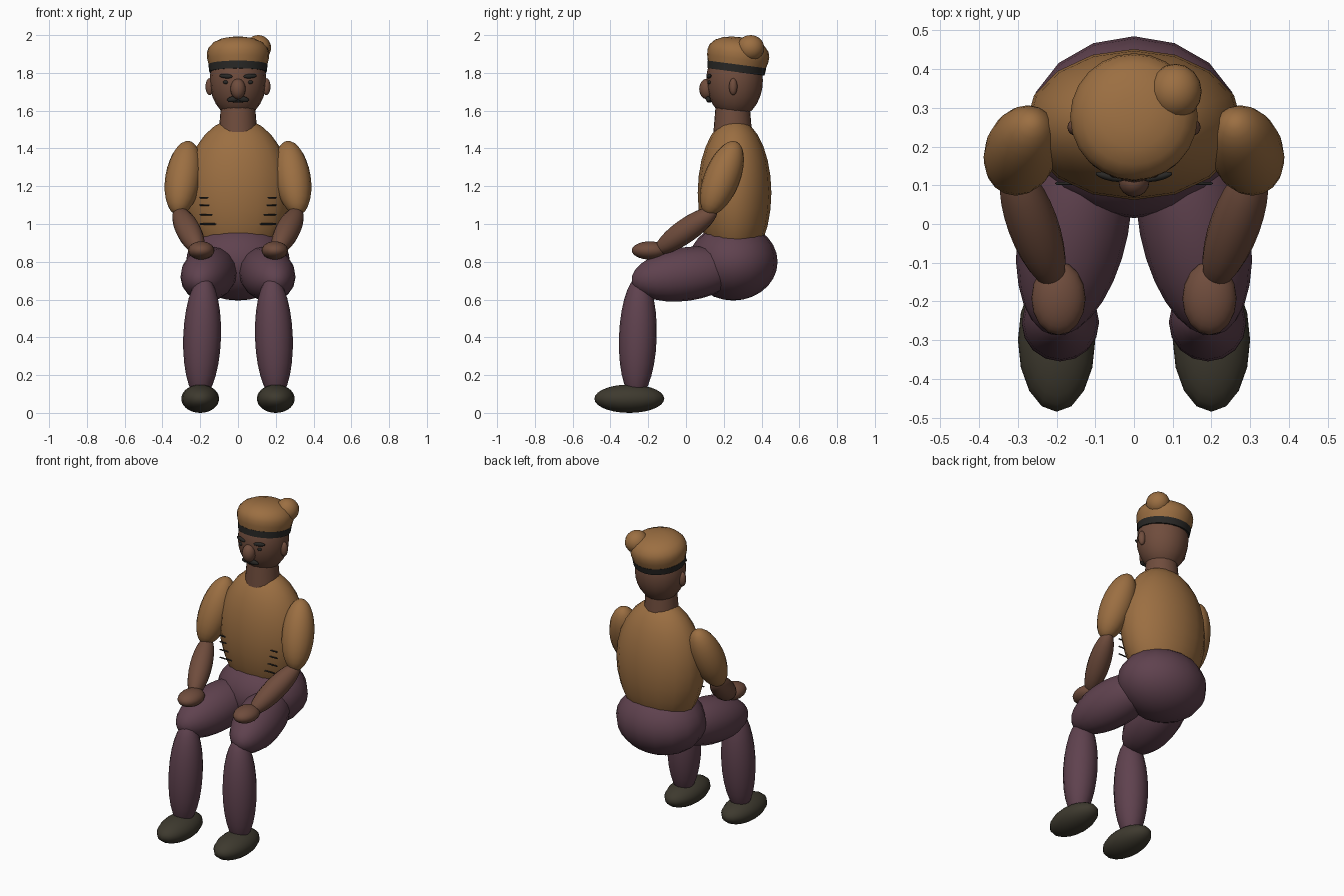
import bpy, bmesh, math
from mathutils import Vector, Matrix

cube = bpy.data.objects.get("Cube")
if cube:
    bpy.data.objects.remove(cube, do_unlink=True)


def material(name, rgb):
    m = bpy.data.materials.new(name)
    m.use_nodes = True
    m.diffuse_color = (*rgb, 1)
    m.node_tree.nodes["Principled BSDF"].inputs["Base Color"].default_value = (*rgb, 1)
    return m


KNIT = material("tan knit", (0.33, 0.158, 0.054))
SKIN = material("brown skin", (0.16, 0.073, 0.046))
TROUSERS = material("plum trousers", (0.115, 0.054, 0.077))
LEATHER = material("dark olive leather", (0.048, 0.042, 0.028))
DARK = material("near black", (0.022, 0.021, 0.019))


def finish(name, bm, mat, matrix):
    """Turn a bmesh into a smooth shaded object."""
    bm.transform(matrix)
    bmesh.ops.recalc_face_normals(bm, faces=bm.faces)
    mesh = bpy.data.meshes.new(name)
    bm.to_mesh(mesh)
    bm.free()
    mesh.materials.append(mat)
    obj = bpy.data.objects.new(name, mesh)
    bpy.context.collection.objects.link(obj)
    bpy.ops.object.select_all(action="DESELECT")
    obj.select_set(True)
    bpy.context.view_layer.objects.active = obj
    bpy.ops.object.shade_smooth_by_angle(angle=math.radians(50))
    return obj


def ball(name, mat, centre, radii, axis=(0, 0, 1)):
    """Ellipsoid whose third radius runs along axis."""
    bm = bmesh.new()
    bmesh.ops.create_uvsphere(bm, u_segments=16, v_segments=14, radius=1)
    direction = Vector(axis)
    turn = Matrix() if direction.xy.length == 0 else direction.to_track_quat("Z", "Y").to_matrix().to_4x4()
    place = Matrix.Translation(centre) @ turn @ Matrix.Diagonal((*radii, 1))
    return finish(name, bm, mat, place)


def pair(name, mat, centre, radii, axis=(0, 0, 1)):
    """The same ellipsoid on the left (+x) and right (-x)."""
    for side, s in (("left", 1), ("right", -1)):
        ball(f"{side}_{name}", mat, (s * centre[0], *centre[1:]), radii, (s * axis[0], *axis[1:]))


def lathe(name, mat, profile, matrix):
    """Spin (radius, height) points around z."""
    bm = bmesh.new()
    verts = [bm.verts.new((r, 0, z)) for r, z in profile]
    edges = [bm.edges.new(p) for p in zip(verts, verts[1:])]
    bmesh.ops.spin(bm, geom=verts + edges, cent=(0, 0, 0), axis=(0, 0, 1),
                   angle=math.tau, steps=24)
    bmesh.ops.remove_doubles(bm, verts=bm.verts, dist=0.0005)
    return finish(name, bm, mat, matrix)


# Legs and hips
pair("shoe", LEATHER, (0.2, -0.3, 0.075), (0.1, 0.185, 0.075))
pair("shin", TROUSERS, (0.19, -0.255, 0.4), (0.1, 0.1, 0.325), (-0.02, 0.02, 0.6))
pair("thigh", TROUSERS, (0.155, 0.0, 0.735), (0.142, 0.142, 0.295), (-0.11, 0.57, 0.08))
ball("hips", TROUSERS, (0, 0.25, 0.8), (0.275, 0.235, 0.205))

# Upper body
ball("torso", KNIT, (0, 0.257, 1.165), (0.28, 0.195, 0.395))
lathe("neck", SKIN, [(0, -0.09), (0.105, -0.09), (0.09, 0.09), (0, 0.09)],
      Matrix.Translation((0, 0.247, 1.54)))
pair("sleeve", KNIT, (0.29, 0.19, 1.243), (0.095, 0.095, 0.21), (-0.06, 0.15, 0.38))
pair("forearm", SKIN, (0.262, 0.0, 0.965), (0.065, 0.065, 0.205), (0.11, 0.3, 0.21))
pair("hand", SKIN, (0.195, -0.192, 0.86), (0.07, 0.095, 0.048))

# Thin rods crossing the front of the torso
for i, height in enumerate((1.0, 1.05, 1.1, 1.14)):
    rod = Matrix.Translation((0, 0.105, height)) @ Matrix.Rotation(math.pi / 2, 4, "Y")
    lathe(f"chest_rod_{i + 1}", DARK, [(0, -0.205), (0.004, -0.2), (0.004, 0.2), (0, 0.205)], rod)

# Head and face
ball("head", SKIN, (0, 0.257, 1.76), (0.15, 0.15, 0.2))
ball("nose", SKIN, (0, 0.11, 1.715), (0.04, 0.04, 0.054))
pair("ear", SKIN, (0.15, 0.25, 1.727), (0.022, 0.022, 0.045))
pair("eye", DARK, (0.065, 0.124, 1.751), (0.014, 0.009, 0.01))
pair("eyebrow", DARK, (0.064, 0.122, 1.783), (0.01, 0.012, 0.036), (1, 0.25, 0.08))
pair("moustache_half", DARK, (0.027, 0.117, 1.661), (0.011, 0.015, 0.032), (1, 0.25, -0.2))
ball("lower_lip", DARK, (0, 0.124, 1.649), (0.035, 0.012, 0.007))

# Tilted hat with band and bobble
tilt = Matrix.Translation((0, 0.267, 1.825)) @ Matrix.Rotation(math.radians(-7.5), 4, "X")
lathe("hat_band", DARK, [(0.13, -0.02), (0.152, -0.02), (0.157, 0.02), (0.13, 0.02)], tilt)
lathe("hat_crown", KNIT, [(0.13, 0.018), (0.155, 0.018), (0.163, 0.05), (0.165, 0.08), (0.157, 0.108),
                          (0.132, 0.135), (0.092, 0.154), (0.045, 0.163), (0, 0.165)], tilt)
ball("hat_bobble", KNIT, (0.107, 0.342, 1.932), (0.068, 0.072, 0.068))
